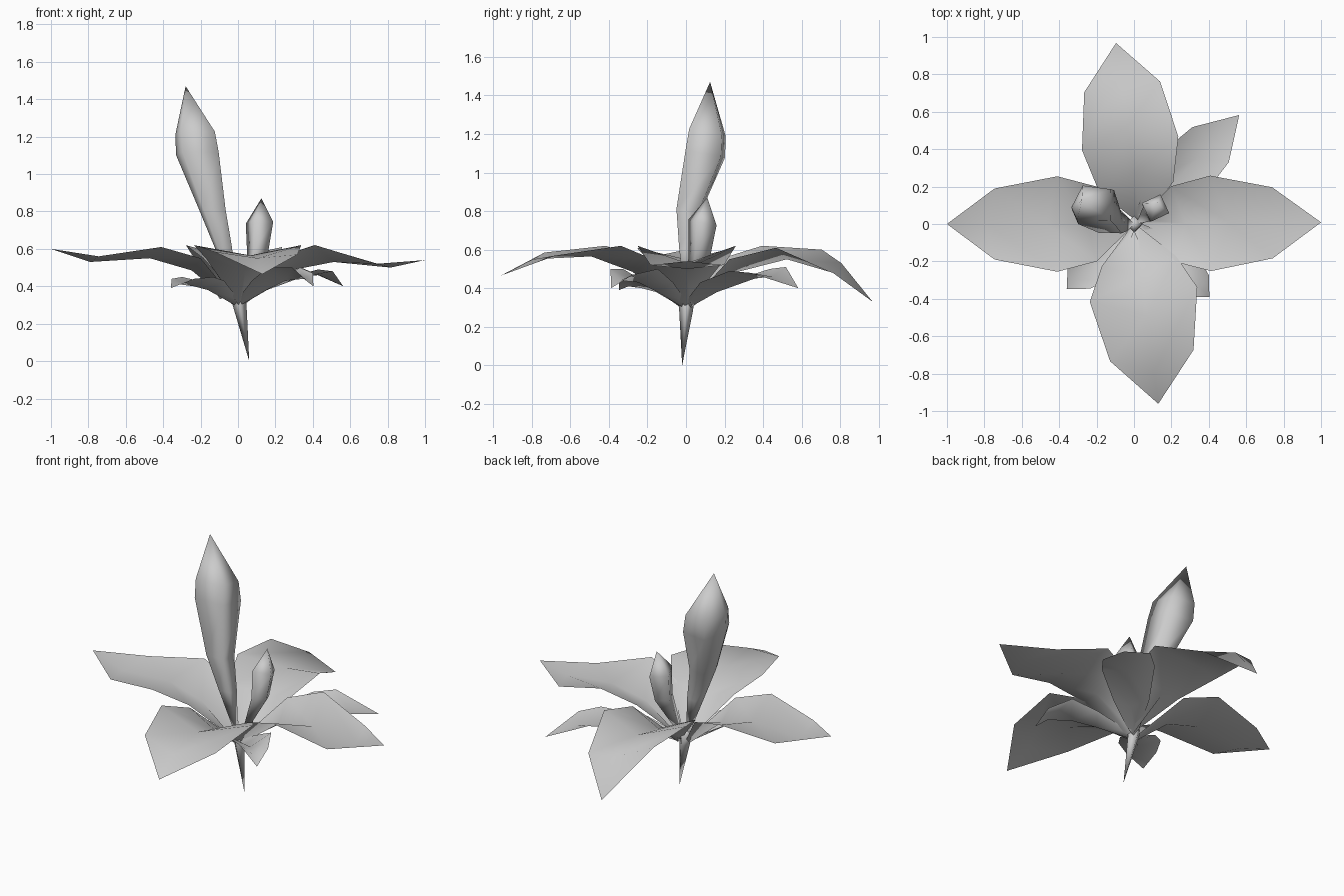
import bpy
from math import radians, cos, sin
from mathutils import Vector

cube = bpy.data.objects.get("Cube")
if cube:
    bpy.data.objects.remove(cube)

grey = bpy.data.materials.new("plain grey")
colour = (0.6, 0.6, 0.6, 1)
grey.use_nodes = True
grey.diffuse_color = colour
grey.node_tree.nodes["Principled BSDF"].inputs["Base Color"].default_value = colour


def build(name, verts, faces):
    mesh = bpy.data.meshes.new(name)
    mesh.from_pydata(verts, [], faces)
    mesh.materials.append(grey)
    mesh.shade_smooth()
    obj = bpy.data.objects.new(name, mesh)
    bpy.context.collection.objects.link(obj)


def leaf(name, angle, rows, tip, sweep=0.06, shift=0):
    """Folded blade: each row is reach, rib height, half width, left and right edge height."""
    a = radians(angle)
    out, side = Vector((cos(a), sin(a), 0)), Vector((-sin(a), cos(a), 0))
    up, start = Vector((0, 0, 1)), Vector((shift, 0, 0))
    verts, faces = [], []
    for reach, rib, half, left, right in rows:
        centre = start + out * reach
        verts += [centre + side * half + up * left,
                  centre + out * sweep * half / 0.25 + up * rib,
                  centre - side * half + up * right]
    for i in range(0, 3 * len(rows) - 3, 3):
        faces += [(i + k, i + 1 + k, i + 4 + k, i + 3 + k) for k in (0, 1)]
    end = len(verts)
    verts.append(start + out * tip[0] + up * tip[1])
    faces += [(end - 3, end - 2, end), (end - 2, end - 1, end)]
    build(name, verts, faces)


def bud(name, base, rings, tip, angles):
    """Closed pointed shape through rings of centre and radius, with corners at the angles."""
    verts, faces, sides = [base], [], len(angles)
    for x, y, z, r in rings:
        for t in map(radians, angles):
            verts.append((x + r * cos(t), y + r * sin(t), z - 0.2 * r * sin(t)))
    verts.append(tip)
    last = len(verts) - 1
    for k in range(sides):
        n = (k + 1) % sides
        faces += [(0, 1 + n, 1 + k), (last, last - sides + k, last - sides + n)]
        for j in range(len(rings) - 1):
            s = 1 + j * sides
            faces.append((s + k, s + n, s + sides + n, s + sides + k))
    build(name, verts, faces)


# Four broad leaves
base = (0.02, 0.3, 0.025, 0.33, 0.33)
inner = (0.2, 0.485, 0.2, 0.55, 0.55)
leaf("left_leaf", 0.5, [base, inner, (0.41, 0.53, 0.255, 0.62, 0.62),
     (0.74, 0.5, 0.19, 0.52, 0.52)], (1, 0.54), 0.1)
leaf("right_leaf", 180, [base, inner, (0.41, 0.55, 0.255, 0.61, 0.61),
     (0.745, 0.53, 0.19, 0.56, 0.56)], (1, 0.6))
leaf("front_leaf", -82.3, [base, inner, (0.38, 0.565, 0.29, 0.62, 0.62),
     (0.71, 0.55, 0.225, 0.57, 0.585)], (0.97, 0.465), 0.1)
leaf("back_leaf", 98, [base, inner, (0.435, 0.55, 0.26, 0.62, 0.61),
     (0.74, 0.53, 0.205, 0.6, 0.48)], (0.977, 0.33), 0.09, 0.04)

# Three small lower leaves
small = (0.2, 0.38, 0.1, 0.43, 0.43)
leaf("back_small_leaf", 46, [base, small, (0.46, 0.45, 0.15, 0.5, 0.49),
     (0.59, 0.46, 0.135, 0.51, 0.48)], (0.81, 0.4))
leaf("front_left_small_leaf", -44, [base, small, (0.34, 0.43, 0.125, 0.5, 0.5),
     (0.48, 0.44, 0.08, 0.47, 0.5)], (0.56, 0.4), 0.03)
leaf("front_right_small_leaf", -136, [base, small, (0.3, 0.4, 0.12, 0.45, 0.45),
     (0.41, 0.41, 0.085, 0.44, 0.44)], (0.5, 0.39))

# Two closed buds
bud("tall_bud", (0, 0, 0.3), [(-0.07, 0, 0.6, 0.052), (-0.125, 0.005, 0.8, 0.08),
    (-0.2, 0.088, 1.1, 0.132), (-0.213, 0.1, 1.21, 0.122)],
    (-0.28, 0.125, 1.47), (45, 120, 185, 222, 317))
bud("short_bud", (0.01, 0, 0.3), [(0.105, 0.07, 0.58, 0.06),
    (0.115, 0.085, 0.74, 0.078)], (0.125, 0.11, 0.87), (70, 160, 250, 340))

# Root spike
bud("root", (0.06, -0.02, 0), [(0.01, 0, 0.29, 0.036), (0, 0, 0.36, 0.045)],
    (0, 0, 0.4), (0, 90, 180, 270))
